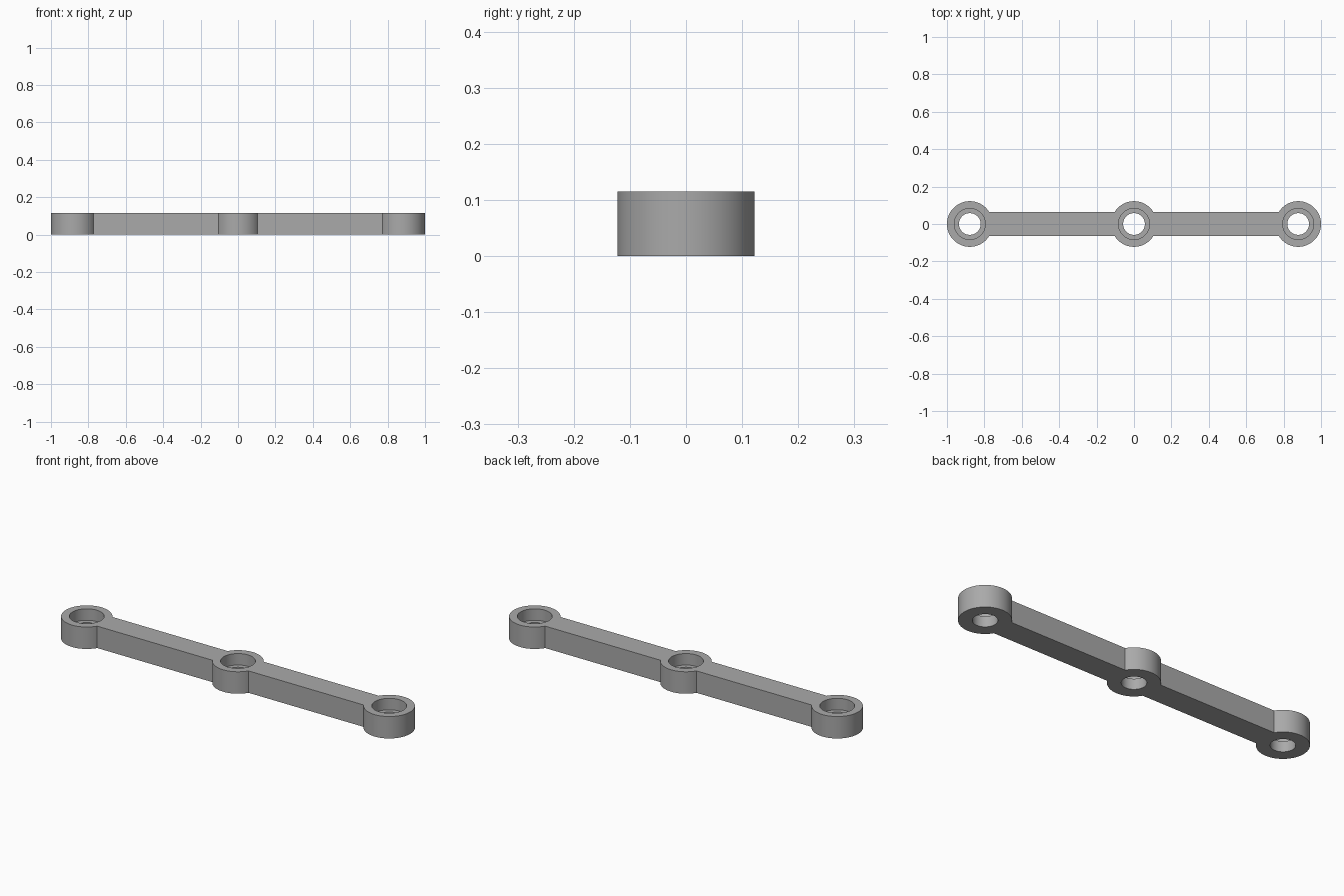
import bpy
import bmesh
import math

if "Cube" in bpy.data.objects:
    bpy.data.objects.remove(bpy.data.objects["Cube"], do_unlink=True)

HEIGHT = 0.115
BOSS_R = 0.122
ARM_HALF = 0.063
BORE_R, HOLE_R = 0.083, 0.058
LEDGE_Z = 0.055
END_X = 1 - BOSS_R
CENTRES = (-END_X, 0, END_X)
SEGMENTS = 96

grey = bpy.data.materials.new("plain_grey")
grey.use_nodes = True
COLOUR = (0.4, 0.4, 0.4, 1)
grey.diffuse_color = COLOUR
grey.node_tree.nodes["Principled BSDF"].inputs["Base Color"].default_value = COLOUR


def make_object(name, bm):
    bmesh.ops.recalc_face_normals(bm, faces=bm.faces)
    mesh = bpy.data.meshes.new(name)
    bm.to_mesh(mesh)
    bm.free()
    mesh.materials.append(grey)
    obj = bpy.data.objects.new(name, mesh)
    bpy.context.collection.objects.link(obj)
    return obj


def arc(cx, start, end, steps):
    angles = [start + (end - start) * i / steps for i in range(steps + 1)]
    return [(cx + BOSS_R * math.cos(a), BOSS_R * math.sin(a)) for a in angles]


# Link plate: three round bosses joined by a straight arm, as one outline
join = math.asin(ARM_HALF / BOSS_R)
lower = arc(0, math.pi + join, 2 * math.pi - join, SEGMENTS // 3)
right_end = arc(END_X, -math.pi + join, math.pi - join, SEGMENTS)
half = lower + right_end
outline = half + [(-x, -y) for x, y in half]

bm = bmesh.new()
base = bm.faces.new([bm.verts.new((x, y, 0)) for x, y in outline])
top = bmesh.ops.extrude_face_region(bm, geom=[base])["geom"]
bmesh.ops.translate(bm, vec=(0, 0, HEIGHT),
                    verts=[v for v in top if isinstance(v, bmesh.types.BMVert)])
link = make_object("link_plate", bm)


# Stepped cutters: wide counterbore above, narrow through hole below
def stepped_cutter(cx):
    profile = [(HOLE_R, -0.05), (HOLE_R, LEDGE_Z), (BORE_R, LEDGE_Z), (BORE_R, HEIGHT + 0.05)]
    bm = bmesh.new()
    rings = []
    for r, z in profile:
        rings.append([bm.verts.new((cx + r * math.cos(a), r * math.sin(a), z))
                      for a in (2 * math.pi * i / SEGMENTS for i in range(SEGMENTS))])
    for a, b in zip(rings, rings[1:]):
        for i in range(SEGMENTS):
            j = (i + 1) % SEGMENTS
            bm.faces.new((a[i], a[j], b[j], b[i]))
    bm.faces.new(rings[0])
    bm.faces.new(rings[-1])
    cutter = make_object("hole_cutter", bm)
    cutter.hide_render = True
    return cutter


bpy.ops.object.select_all(action="DESELECT")
link.select_set(True)
bpy.context.view_layer.objects.active = link
for cx in CENTRES:
    cutter = stepped_cutter(cx)
    mod = link.modifiers.new("bored_hole", "BOOLEAN")
    mod.operation = "DIFFERENCE"
    mod.solver = "EXACT"
    mod.object = cutter
    bpy.ops.object.modifier_apply(modifier=mod.name)
    bpy.data.objects.remove(cutter, do_unlink=True)

bpy.ops.object.shade_smooth_by_angle(angle=math.radians(30))
